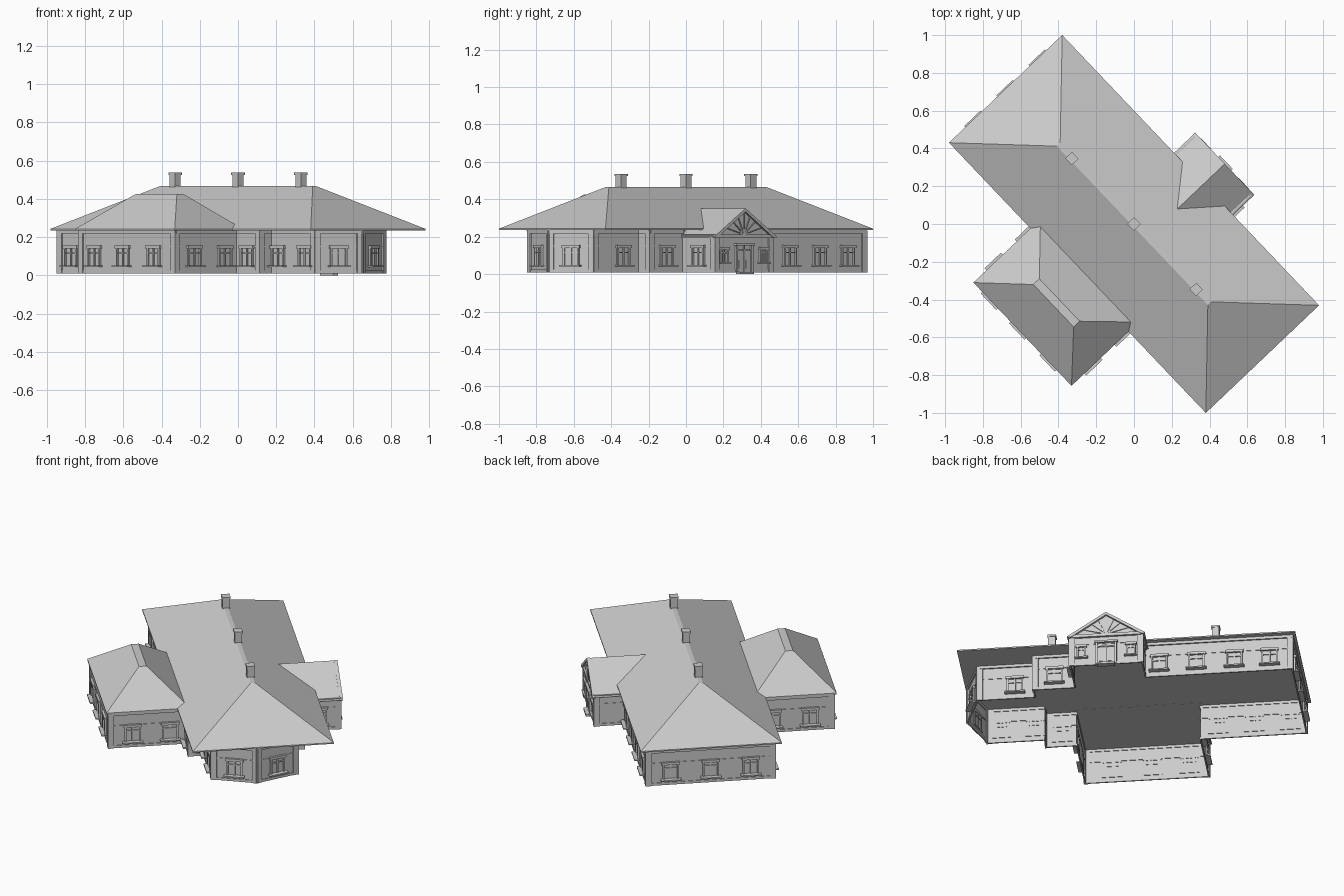
import bpy, bmesh, math
from mathutils import Matrix, Vector

if "Cube" in bpy.data.objects:
    bpy.data.objects.remove(bpy.data.objects["Cube"])

# The house is modelled along its own ridge axis (u, v) and turned once at the end
TURN = Matrix.Rotation(math.atan2(-0.725, 0.689), 4, 'Z')


def finish(name, bm, recalc=True):
    if recalc:
        bmesh.ops.recalc_face_normals(bm, faces=bm.faces)
    bm.transform(TURN)
    me = bpy.data.meshes.new(name)
    bm.to_mesh(me)
    bm.free()
    ob = bpy.data.objects.new(name, me)
    bpy.context.collection.objects.link(ob)
    return ob


def loft(bm, rings):
    """Closed solid through stacked rings of equal point count."""
    vs = [[bm.verts.new(p) for p in r] for r in rings]
    n = len(vs[0])
    for a, b in zip(vs, vs[1:]):
        for i in range(n):
            j = (i + 1) % n
            bm.faces.new((a[i], a[j], b[j], b[i]))
    bm.faces.new(vs[0][::-1])
    bm.faces.new(vs[-1])


def rect(u0, u1, v0, v1, z):
    return [(u0, v0, z), (u1, v0, z), (u1, v1, z), (u0, v1, z)]


class Wall:
    """Straight wall from a to b, outside on the right; s runs along, d outward."""
    def __init__(self, a, b):
        self.a = Vector((*a, 0))
        d = Vector((*b, 0)) - self.a
        self.len = d.length
        self.d = d.normalized()
        self.n = Vector((self.d.y, -self.d.x, 0))

    def at(self, s, z, d=0.0):
        return self.a + self.d * s + self.n * d + Vector((0, 0, z))

    def panel(self, bm, pts, d0, d1):
        loft(bm, [[self.at(s, z, d) for s, z in pts] for d in (d0, d1)])

    def box(self, bm, s0, s1, z0, z1, depth):
        self.panel(bm, [(s0, z0), (s1, z0), (s1, z1), (s0, z1)], -0.004, depth)

    def window(self, bm, s, w=0.095, z0=0.05, z1=0.15, sill=0.03):
        h, t = w / 2, 0.010
        self.box(bm, s - h, s - h + t, z0, z1, 0.010)
        self.box(bm, s + h - t, s + h, z0, z1, 0.010)
        self.box(bm, s - h - 0.006, s + h + 0.006, z1 - t, z1 + 0.006, 0.014)
        self.box(bm, s - h - 0.012, s + h + 0.012, z0 - 0.008, z0, sill)
        self.box(bm, s - 0.004, s + 0.004, z0, z1, 0.007)
        zt = z0 + (z1 - z0) * 0.66
        self.box(bm, s - h, s + h, zt - 0.003, zt + 0.003, 0.007)


# Ground plan, anticlockwise
plan = [(-.965, -.375), (-.345, -.375), (-.345, -.812), (.377, -.812),
        (.377, -.37), (.553, -.37), (.553, -.285), (.886, -.285),
        (.975, -.035), (.886, .215), (.553, .215), (.553, .30),
        (.31, .30), (.31, .55), (-.11, .55), (-.11, .375), (-.965, .375)]
# Window centres measured along each wall
windows = {0: (.095, .305, .515), 1: (.08, .30), 2: (.113, .33, .563),
           3: (.136, .357), 4: (.083,), 6: (.055, .257), 7: (.133,),
           8: (.133,), 9: (.216,), 11: (.123,), 12: (.125,),
           15: (.08, .297, .518, .724), 16: (.14, .375, .61)}
PORCH = (12, 13, 14)
n = len(plan)
walls = [Wall(plan[i], plan[(i + 1) % n]) for i in range(n)]


def convex(i):
    return walls[i - 1].d.cross(walls[i % n].d).z > 0


bw, bp, bt, bf = (bmesh.new() for _ in range(4))
for i, w in enumerate(walls):
    top = 0.212 if i in PORCH else 0.236
    # wall sheet, open below
    bw.faces.new([bw.verts.new(w.at(s, z)) for s, z in
                  ((0, .01), (w.len, .01), (w.len, top), (0, top))])
    # plinth, belt course and cornice
    w.box(bt, 0, w.len, .01, .026, .004)
    w.box(bt, 0, w.len, .148, .153, .003)
    w.box(bt, 0, w.len, top - .018, top, .009)
    # corner pilasters
    if convex(i):
        w.box(bp, -.008, .028, .01, top - .003, .008)
    if convex(i + 1):
        w.box(bp, w.len - .028, w.len + .008, .01, top - .003, .008)
    for s in windows.get(i, ()):
        w.window(bf, s)
finish("walls", bw, False)
finish("corner_pilasters", bp)
finish("wall_mouldings", bt)

# Porch front: narrow windows, double door, step
front = walls[13]
c = front.len / 2
for k in (-1, 1):
    front.window(bf, c + k * .145, .055, .065, .14, .02)
finish("windows", bf)

bd = bmesh.new()
for k in (-1, 1):
    front.box(bd, c + k * .056 - .006, c + k * .056 + .006, .012, .16, .012)
    front.box(bd, c + k * .026 - .022, c + k * .026 + .022, .012, .125, .004)
    front.box(bd, c + k * .026 - .015, c + k * .026 + .015, .03, .075, .008)
front.box(bd, c - .068, c + .068, .152, .164, .018)
front.box(bd, c - .056, c + .056, .125, .131, .010)
front.box(bd, c - .003, c + .003, .012, .152, .009)
finish("double_door", bd)

bs = bmesh.new()
loft(bs, [rect(.05, .15, .545, .58, z) for z in (0, .012)])
finish("door_step", bs)

# Hipped roofs with narrow flat ridges
for name, eave, ridge, zb, zt in (
        ("main_roof", (-.987, .987, -.4135, .4135), (-.58, .58, -.012, .012), .235, .466),
        ("wing_roof", (-.361, .393, -.83, -.34), (-.135, .175, -.607, -.563), .234, .426)):
    b = bmesh.new()
    loft(b, [rect(*eave, zb), rect(*eave, .243), rect(*ridge, zt)])
    finish(name, b)

# Porch gable roof running back into the main roof
b = bmesh.new()
prof = [(-.127, .200), (.327, .200), (.1, .350)]
loft(b, [[(u, v, z) for (u, z), v in zip(prof, vs)]
         for vs in ((.31, .31, .20), (.553, .553, .553))])
finish("porch_roof", b)

# Gable trim: raking boards, cornice, fan of rays
b = bmesh.new()
apex = .35
for k in (-1, 1):
    front.panel(b, [(c + k * .227, .196), (c + k * .227, .202), (c, apex + .002),
                    (c, apex - .016), (c + k * .205, .196)], -.002, .018)
front.box(b, c - .215, c + .215, .194, .212, .014)
finish("gable_trim", b)

b = bmesh.new()
slope = (apex - .2) / .227
for a in range(15, 180, 25):
    ca, sa = math.cos(math.radians(a)), math.sin(math.radians(a))
    r = (apex - .012 - .212) / (sa + slope * abs(ca))   # reach to the raking board
    px, pz = -sa * .0025, ca * .0025
    front.panel(b, [(c + px, .212 + pz), (c - px, .212 - pz),
                    (c + ca * r - px, .212 + sa * r - pz),
                    (c + ca * r + px, .212 + sa * r + pz)], 0, .009)
hub = [(c + .03 * math.cos(t * math.pi / 8), .212 + .03 * math.sin(t * math.pi / 8))
       for t in range(9)]
front.panel(b, hub, 0, .007)
finish("gable_fan", b)

# Three chimneys along the ridge
for k, u in enumerate((-.478, 0, .478)):
    b = bmesh.new()
    loft(b, [rect(u - h, u + h, -h, h, z) for h, z in
             ((.021, .42), (.021, .525), (.025, .525), (.025, .536))])
    finish(f"chimney_{k + 1}", b)
